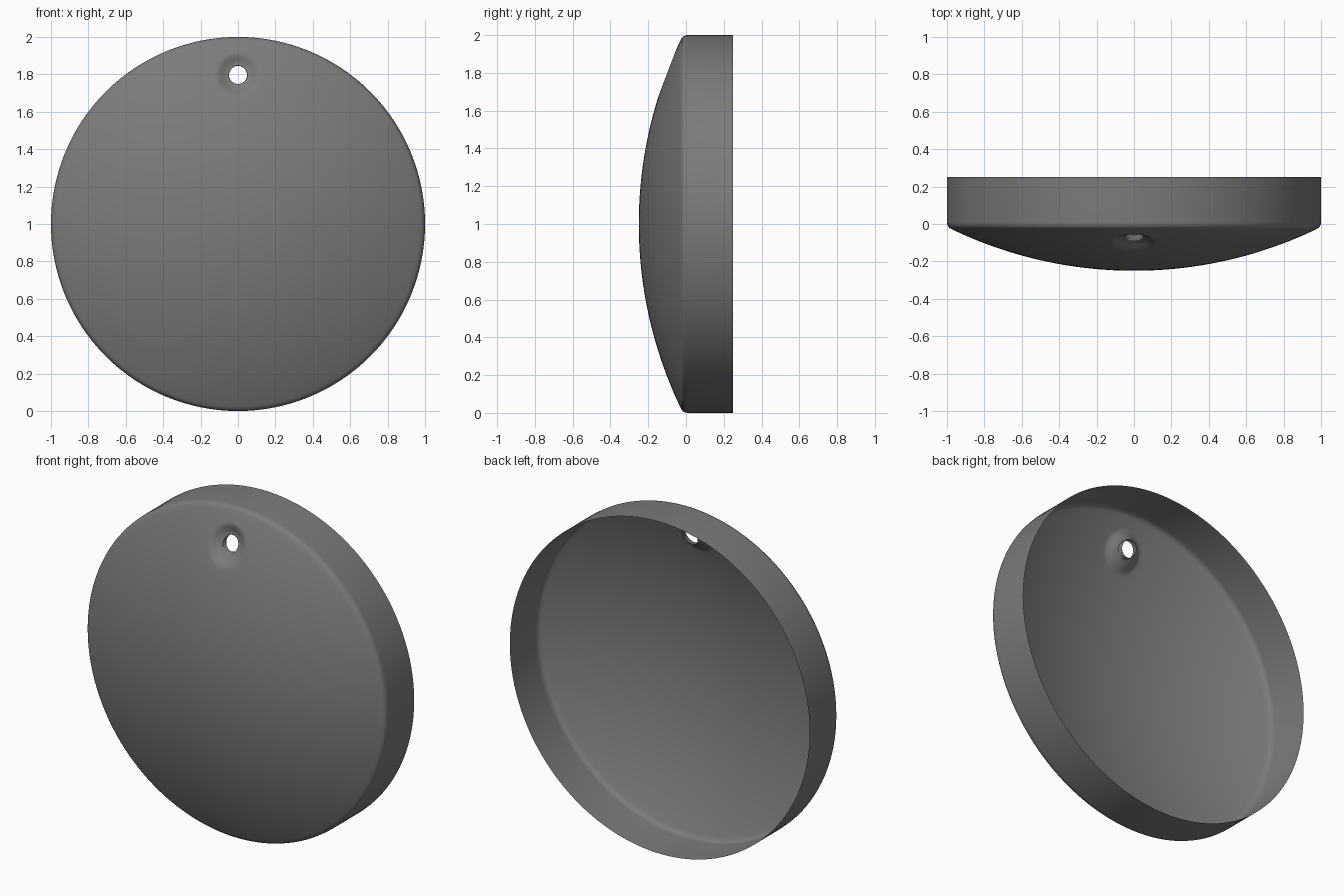
import bpy, bmesh, math

cube = bpy.data.objects.get("Cube")
if cube:
    bpy.data.objects.remove(cube)

SEGMENTS = 128
SPHERE = 2.25          # radius of the domed face
HOLE_UP = 0.797        # hole centre above the disc centre
HOLE, DIMPLE, DOME_EDGE = 0.048, 0.125, 0.965
PRESS = 0.033          # depth of the dimple


def dome(x, h):
    """Depth of the domed face, with the dimple pressed in around the hole."""
    y = -0.25 + SPHERE - math.sqrt(SPHERE ** 2 - x * x - h * h)
    d = math.hypot(x, h - HOLE_UP)
    s = min(max((DIMPLE - d) / (DIMPLE - HOLE), 0), 1)
    return y + PRESS * s * s * (3 - 2 * s)


def ring(bm, centre, radius, depth=None, push=0):
    verts = []
    for i in range(SEGMENTS):
        a = math.tau * i / SEGMENTS
        x, h = radius * math.cos(a), centre + radius * math.sin(a)
        y = dome(x, h) + push if depth is None else depth
        verts.append(bm.verts.new((x, y, h + 1)))
    return verts


bm = bmesh.new()
rings = []

# Short sleeve behind the hole
rings.append(ring(bm, HOLE_UP, HOLE, push=0.03))
rings.append(ring(bm, HOLE_UP, HOLE, push=0.003))

# Dimple around the hole
for k in range(11):
    rings.append(ring(bm, HOLE_UP, HOLE + 0.002 + (DIMPLE - HOLE) * k / 10))

# Domed face: circles spreading from the dimple to the edge
STEPS = 28
for k in range(1, STEPS + 1):
    t = k / STEPS
    rings.append(ring(bm, HOLE_UP * (1 - t), DIMPLE + (DOME_EDGE - DIMPLE) * t))

# Rounded edge and open rim
for radius, depth in [(0.978, -0.026), (0.988, -0.02), (0.995, -0.011),
                      (0.999, 0.0), (1, 0.012), (1, 0.25)]:
    rings.append(ring(bm, 0, radius, depth))

for inner, outer in zip(rings, rings[1:]):
    for i in range(SEGMENTS):
        j = (i + 1) % SEGMENTS
        bm.faces.new((inner[i], outer[i], outer[j], inner[j]))

mesh = bpy.data.meshes.new("domed_disc")
bm.to_mesh(mesh)
bm.free()
disc = bpy.data.objects.new("domed_disc", mesh)
bpy.context.collection.objects.link(disc)

# Dark grey finish
grey = bpy.data.materials.new("dark_grey")
grey.use_nodes = True
colour = (0.2, 0.2, 0.2, 1)
grey.diffuse_color = colour
grey.node_tree.nodes["Principled BSDF"].inputs["Base Color"].default_value = colour
mesh.materials.append(grey)

bpy.ops.object.select_all(action="DESELECT")
disc.select_set(True)
bpy.context.view_layer.objects.active = disc
bpy.ops.object.shade_smooth_by_angle(angle=math.radians(40))
